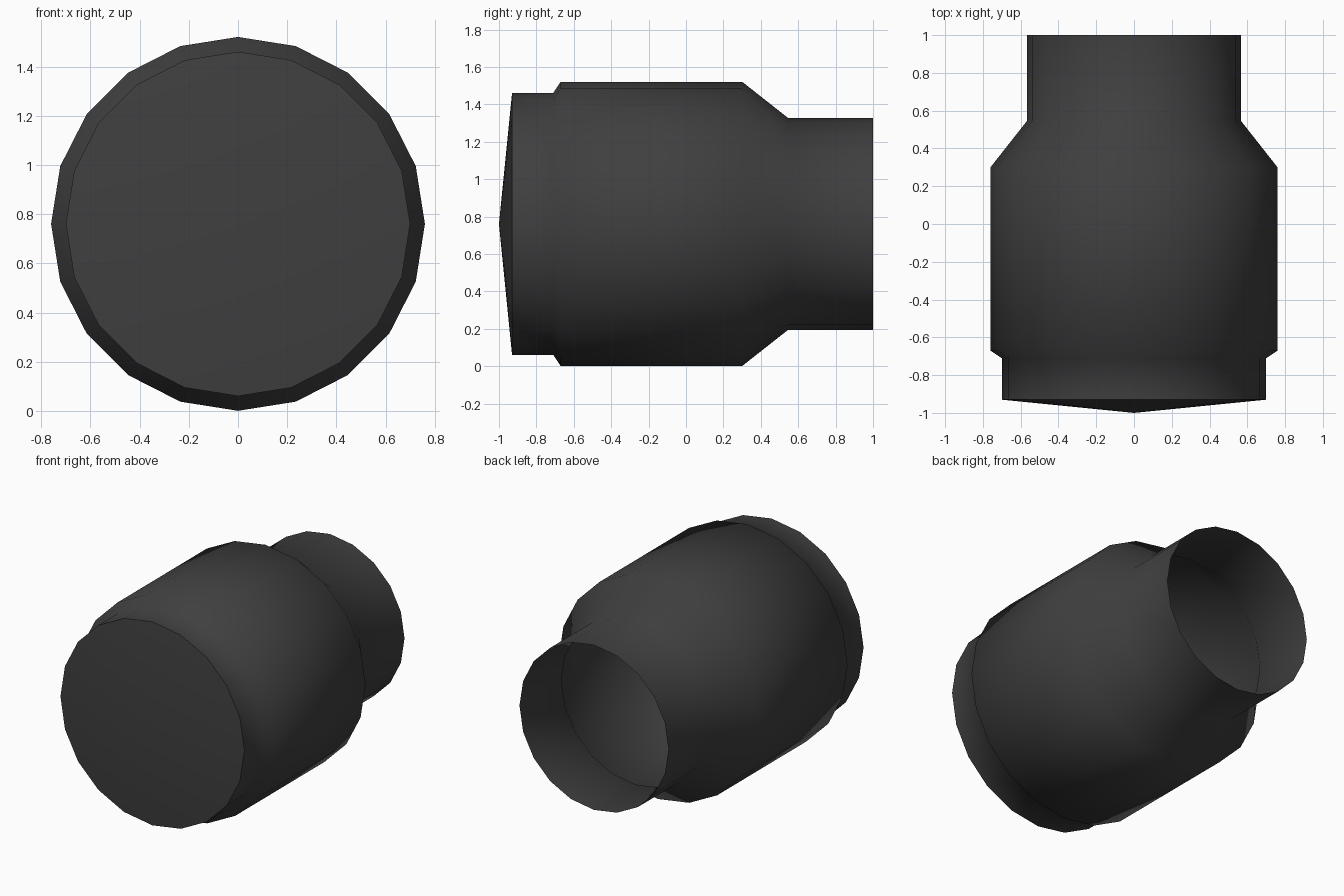
import bpy, bmesh, math

if "Cube" in bpy.data.objects:
    bpy.data.objects.remove(bpy.data.objects["Cube"])

SIDES = 20
CENTRE_Z = 0.761

mat = bpy.data.materials.new("dark_grey")
mat.diffuse_color = (0.05, 0.05, 0.05, 1)
mat.use_nodes = True
mat.node_tree.nodes["Principled BSDF"].inputs["Base Color"].default_value = mat.diffuse_color


def lathe(name, profile):
    """Revolve (y, radius) points around the y axis; radius 0 makes a tip."""
    bm = bmesh.new()
    rings = []
    for y, r in profile:
        n = SIDES if r else 1
        rings.append([bm.verts.new((r * math.sin(math.tau * i / SIDES), y,
                                    CENTRE_Z + r * math.cos(math.tau * i / SIDES)))
                      for i in range(n)])
    for a, b in zip(rings, rings[1:]):
        for i in range(SIDES):
            j = (i + 1) % SIDES
            if len(a) == 1:
                bm.faces.new((a[0], b[i], b[j]))
            else:
                bm.faces.new((a[i], b[i], b[j], a[j]))
    # Front faces look away from the axis
    bm.normal_update()
    for f in bm.faces:
        c = f.calc_center_median()
        if f.normal.dot((c.x, c.y - 0.3, c.z - CENTRE_Z)) < 0:
            f.normal_flip()
    mesh = bpy.data.meshes.new(name)
    bm.to_mesh(mesh)
    bm.free()
    mesh.materials.append(mat)
    obj = bpy.data.objects.new(name, mesh)
    bpy.context.collection.objects.link(obj)
    bpy.ops.object.select_all(action='DESELECT')
    obj.select_set(True)
    bpy.context.view_layer.objects.active = obj
    bpy.ops.object.shade_smooth_by_angle(angle=math.radians(60))
    return obj


# Shallow cone front, stepped collar, wide barrel, tapered shoulder, open neck
lathe("canister_shell", [
    (-1.0, 0), (-0.93, 0.70),
    (-0.71, 0.70), (-0.67, 0.76),
    (0.30, 0.76), (0.545, 0.567), (1.0, 0.567),
])
